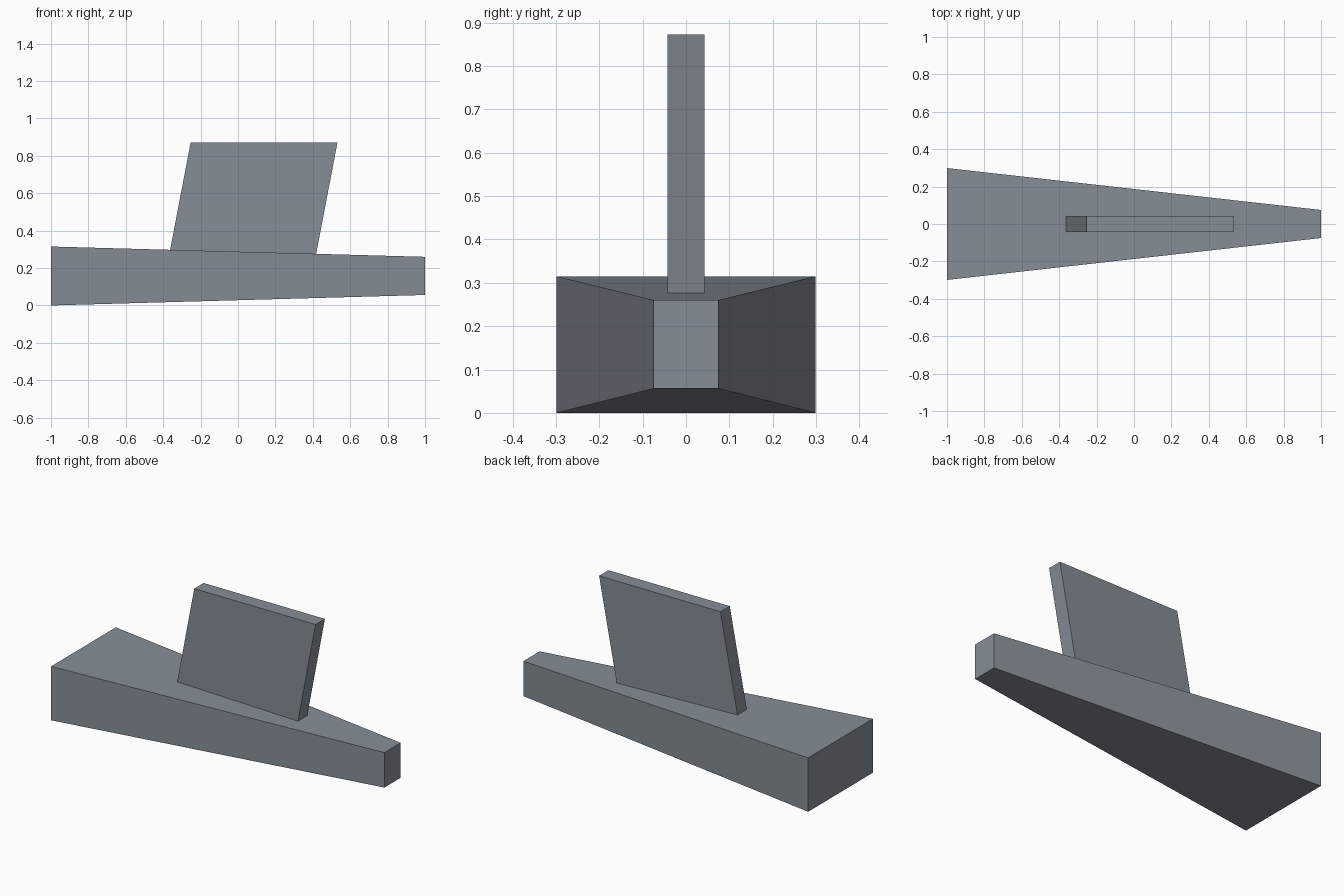
import bpy
import bmesh

if "Cube" in bpy.data.objects:
    bpy.data.objects.remove(bpy.data.objects["Cube"])

slate = bpy.data.materials.new("slate_grey")
slate.diffuse_color = (0.24, 0.27, 0.31, 1)
slate.use_nodes = True
slate.node_tree.nodes["Principled BSDF"].inputs["Base Color"].default_value = slate.diffuse_color


def loft(name, ring_a, ring_b):
    """Closed solid between two matching rings of points."""
    bm = bmesh.new()
    a = [bm.verts.new(p) for p in ring_a]
    b = [bm.verts.new(p) for p in ring_b]
    n = len(a)
    bm.faces.new(a)
    bm.faces.new(b[::-1])
    for i in range(n):
        j = (i + 1) % n
        bm.faces.new((a[i], b[i], b[j], a[j]))
    bmesh.ops.recalc_face_normals(bm, faces=bm.faces)
    mesh = bpy.data.meshes.new(name)
    bm.to_mesh(mesh)
    bm.free()
    mesh.materials.append(slate)
    obj = bpy.data.objects.new(name, mesh)
    bpy.context.collection.objects.link(obj)
    return obj


def end_section(x, half_width, z0, z1):
    return [(x, -half_width, z0), (x, half_width, z0),
            (x, half_width, z1), (x, -half_width, z1)]


def deck_height(x):
    return 0.315 + (0.26 - 0.315) * (x + 1) / 2


# Tapered body: wide at the left end, narrow at the right
loft("tapered_body",
     end_section(-1, 0.299, 0.0, 0.315),
     end_section(1, 0.075, 0.056, 0.26))

# Slanted upright plate, its foot following the sloping deck
profile = [(-0.363, deck_height(-0.363)), (0.418, deck_height(0.418)),
           (0.532, 0.872), (-0.253, 0.872)]
half_thickness = 0.043
loft("upright_plate", *[[(x, s * half_thickness, z) for x, z in profile]
                        for s in (-1, 1)])
